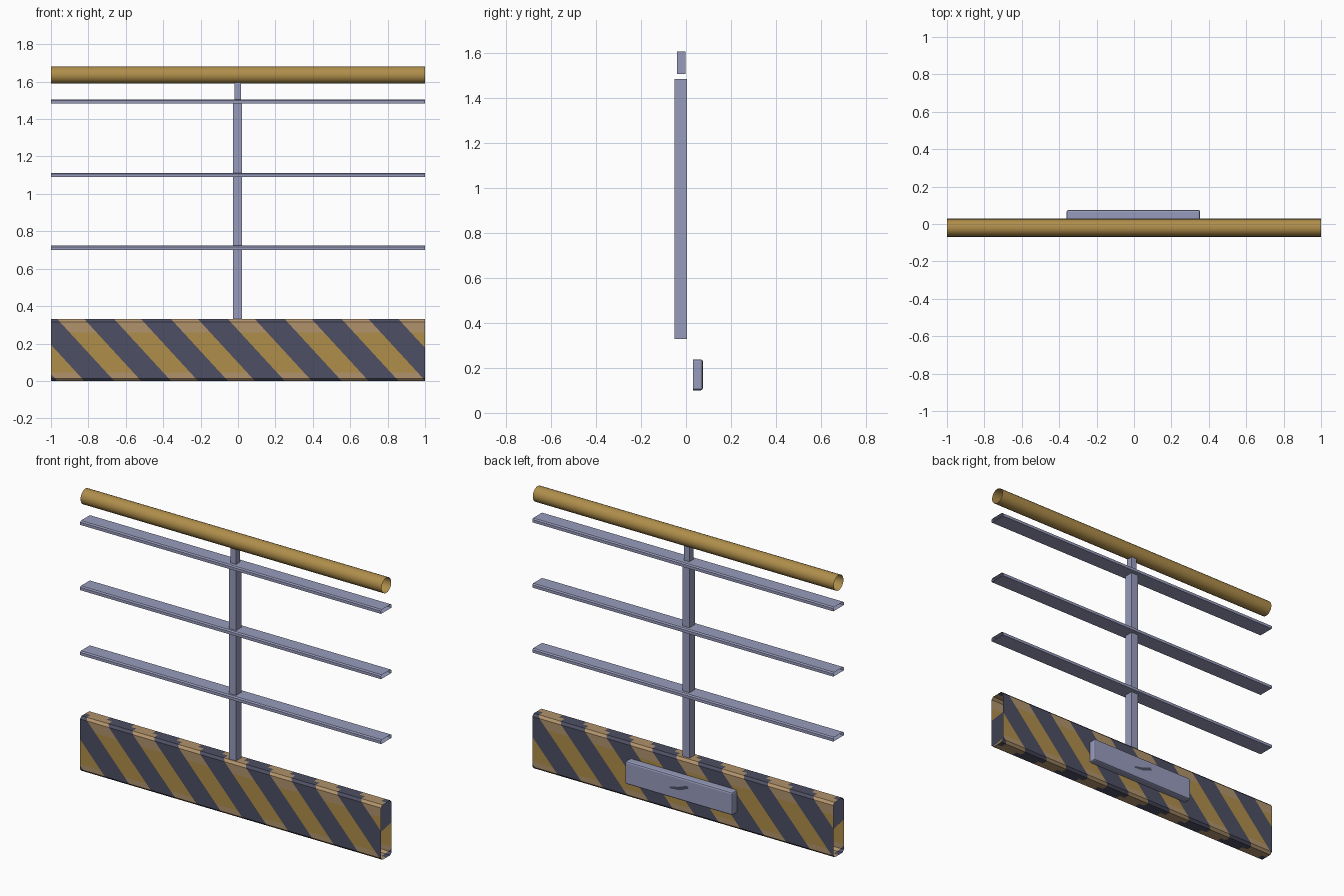
import bpy, bmesh, math
from mathutils import Vector

if "Cube" in bpy.data.objects:
    bpy.data.objects.remove(bpy.data.objects["Cube"])


def material(name, rgb):
    m = bpy.data.materials.new(name)
    m.diffuse_color = (*rgb, 1)
    m.use_nodes = True
    m.node_tree.nodes["Principled BSDF"].inputs["Base Color"].default_value = m.diffuse_color
    return m


STEEL = material("grey blue steel", (0.31, 0.33, 0.50))
GOLD = material("worn yellow", (0.43, 0.27, 0.07))
TAN = material("dusty tan", (0.44, 0.29, 0.15))
DARK = material("dark stripe", (0.075, 0.078, 0.125))

YC = -0.02           # depth centre of the railing
FRONT, BACK = -0.07, 0.03


def finish(bm, name, mats, smooth=False):
    me = bpy.data.meshes.new(name)
    bm.to_mesh(me)
    bm.free()
    ob = bpy.data.objects.new(name, me)
    bpy.context.collection.objects.link(ob)
    for m in mats:
        me.materials.append(m)
    if smooth:
        for p in me.polygons:
            p.use_smooth = True
    return ob


def sheet(profile, closed):
    """Extrude a (y, z) profile along x as a thin, open-ended sheet."""
    bm = bmesh.new()
    a = [bm.verts.new((-1, y, z)) for y, z in profile]
    b = [bm.verts.new((1, y, z)) for y, z in profile]
    n = len(profile)
    for i in range(n if closed else n - 1):
        j = (i + 1) % n
        bm.faces.new((a[i], b[i], b[j], a[j]))
    return bm


def box(name, x, y, z, mat, bevel=0):
    bm = bmesh.new()
    bmesh.ops.create_cube(bm, size=1)
    for v in bm.verts:
        v.co = Vector([(lo + hi) / 2 + c * (hi - lo) for c, (lo, hi) in zip(v.co, (x, y, z))])
    if bevel:  # round off the edges of the rear face only
        edges = [e for e in bm.edges if any(v.co.y > y[1] - 1e-4 for v in e.verts)]
        bmesh.ops.bevel(bm, geom=edges, offset=bevel, segments=2, profile=0.5, affect='EDGES')
    return finish(bm, name, [mat])


# striped kick board: open-ended tube made of a front and a back half
H, C = 0.33, 0.014
PERIOD, START, WIDTH, SLOPE = 0.304, 0.09, 0.16, 0.92
for name, face_y, sign in (("kick_board_front", FRONT, 1), ("kick_board_back", BACK, -1)):
    inner = face_y + sign * C
    prof = [(YC, 0), (inner, 0), (face_y, C), (face_y, H - C), (inner, H), (YC, H)]
    if sign < 0:
        prof.reverse()
    bm = sheet(prof, False)

    def cut(co, no):
        bmesh.ops.bisect_plane(bm, geom=bm.verts[:] + bm.edges[:] + bm.faces[:],
                               plane_co=co, plane_no=no, dist=1e-5)
    for k in range(-4, 5):
        for s in (START, START + WIDTH):
            cut((sign * (s + k * PERIOD), 0, 0), (sign, 0, SLOPE))
    for z in (0.045, 0.26):
        cut((0, 0, z), (0, 0, 1))
    for f in bm.faces:
        c = f.calc_center_median()
        t = (sign * c.x + SLOPE * c.z - START) % PERIOD
        f.material_index = 2 if t < WIDTH else (1 if c.z > 0.26 or c.z < 0.045 else 0)
    finish(bm, name, [GOLD, TAN, DARK])

# three flat rails with chamfered top edges
for name, z in (("lower_rail", 0.70), ("middle_rail", 1.09), ("upper_rail", 1.482)):
    t = z + 0.023
    prof = [(FRONT, z), (BACK, z), (BACK, t - 0.006), (BACK - 0.008, t),
            (FRONT + 0.008, t), (FRONT, t - 0.006)]
    finish(sheet(prof, True), name, [STEEL])

# round hand rail, an open pipe
R = 0.046
prof = [(YC + R * math.cos(i * math.tau / 20), 1.635 + R * math.sin(i * math.tau / 20))
        for i in range(20)]
finish(sheet(prof, True), "hand_rail", [GOLD], True)

# posts
box("main_post", (-0.026, 0.022), (-0.05, 0.004), (0.328, 1.482), STEEL)
box("hand_rail_post", (-0.02, 0.016), (-0.041, -0.003), (1.505, 1.605), STEEL)

# mounting plate on the back of the board
box("mounting_plate", (-0.36, 0.354), (0.03, 0.075), (0.10, 0.238), STEEL, 0.01)

# small scuff on the plate
bm = bmesh.new()
pts = [(0.06, 0.155), (-0.01, 0.16), (-0.07, 0.185), (-0.06, 0.2), (0.0, 0.178), (0.05, 0.168)]
bm.faces.new([bm.verts.new((x, 0.0755, z)) for x, z in reversed(pts)])
bm.normal_update()
for f in bm.faces:
    if f.normal.y < 0:
        f.normal_flip()
finish(bm, "plate_scuff", [DARK])
